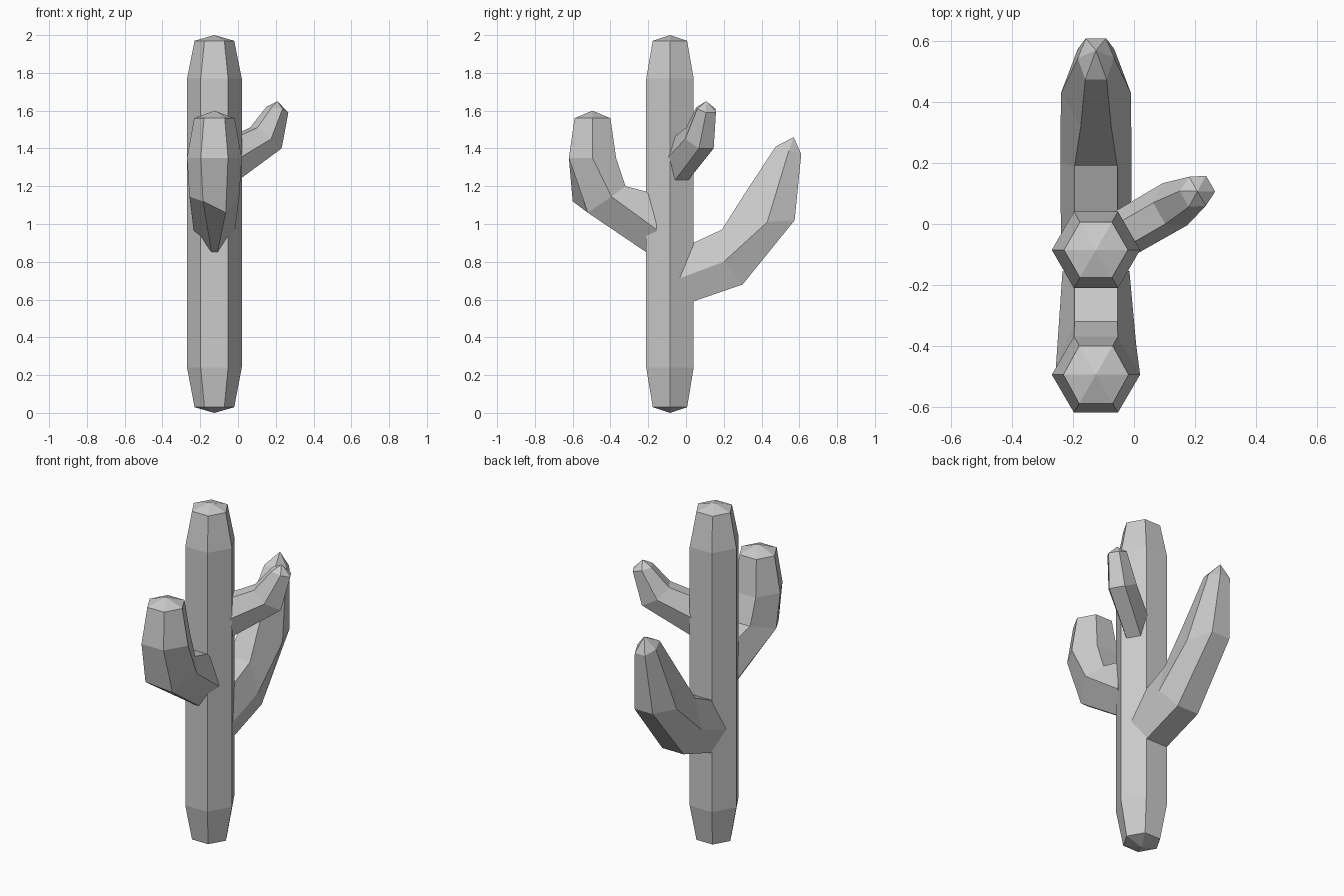
import bpy, bmesh
from math import sin, cos, radians, pi

if "Cube" in bpy.data.objects:
    bpy.data.objects.remove(bpy.data.objects["Cube"])

CX, CY = -0.125, -0.085   # trunk axis


def skin(name, rings, start, end):
    """Bridge six-sided rings and close both ends with a low cone."""
    bm = bmesh.new()
    loops = [[bm.verts.new(p) for p in r] for r in rings]
    for a, b in zip(loops, loops[1:]):
        for i in range(6):
            j = (i + 1) % 6
            bm.faces.new((a[i], a[j], b[j], b[i]))
    for loop, tip in ((loops[0], start), (loops[-1], end)):
        if tip is None:
            bm.faces.new(loop)
        else:
            t = bm.verts.new(tip)
            for i in range(6):
                bm.faces.new((loop[i], loop[(i + 1) % 6], t))
    bmesh.ops.recalc_face_normals(bm, faces=bm.faces)
    me = bpy.data.meshes.new(name)
    bm.to_mesh(me)
    bm.free()
    bpy.context.collection.objects.link(bpy.data.objects.new(name, me))


def arm(name, azimuth, rings, tip):
    """Ring: inner, middle, outer (distance, height), half widths, skew."""
    c, s = cos(radians(azimuth)), sin(radians(azimuth))

    def place(d, w, z):
        return (CX + d * c - w * s, CY + d * s + w * c, z)

    loops = []
    for (di, zi), (dm, zm), (do, zo), (wi, wm, wo), (kd, kz) in rings:
        loops.append([
            place(di, wi, zi), place(dm + kd, wm, zm), place(do + kd, wo, zo + kz),
            place(do - kd, -wo, zo - kz), place(dm - kd, -wm, zm), place(di, -wi, zi)])
    skin(name, loops, None, place(tip[0], 0, tip[1]))


# Trunk
profile = [(0.105, 0.03), (0.145, 0.24), (0.145, 1.77), (0.105, 1.97)]
skin("trunk", [[(CX + r * cos(i * pi / 3), CY + r * sin(i * pi / 3), z)
                for i in range(6)] for r, z in profile],
     (CX, CY, 0), (CX, CY, 2))

# Front arm, slightly twisted at the elbow
arm("front_arm", -90, [
    ((.08, 1.16), (.07, .97), (.08, .82), (.07, .11, .01), (0, 0)),
    ((.235, 1.20), (.35, 1.145), (.475, 1.09), (.07, .132, .06), (-.04, -.03)),
    ((.285, 1.35), (.41, 1.35), (.535, 1.35), (.072, .145, .072), (0, 0)),
    ((.315, 1.56), (.41, 1.56), (.505, 1.56), (.055, .107, .055), (0, 0)),
], (.41, 1.6))

# Back arm, long and tapering
arm("back_arm", 90, [
    ((.08, .88), (.045, .71), (.08, .575), (.07, .115, .07), (0, 0)),
    ((.275, .97), (.285, .80), (.385, .68), (.07, .117, .07), (0, 0)),
    ((.405, 1.175), (.515, 1.01), (.66, 1.02), (.05, .115, .06), (0, 0)),
    ((.56, 1.41), (.63, 1.39), (.695, 1.37), (.035, .06, .033), (0, 0)),
], (.655, 1.46))

# Small side arm
arm("side_arm", 30, [
    ((.09, 1.45), (.09, 1.34), (.09, 1.21), (.04, .078, .04), (0, 0)),
    ((.24, 1.51), (.30, 1.45), (.385, 1.40), (.04, .08, .045), (0, 0)),
    ((.335, 1.62), (.385, 1.61), (.435, 1.59), (.03, .055, .03), (0, 0)),
], (.385, 1.65))
